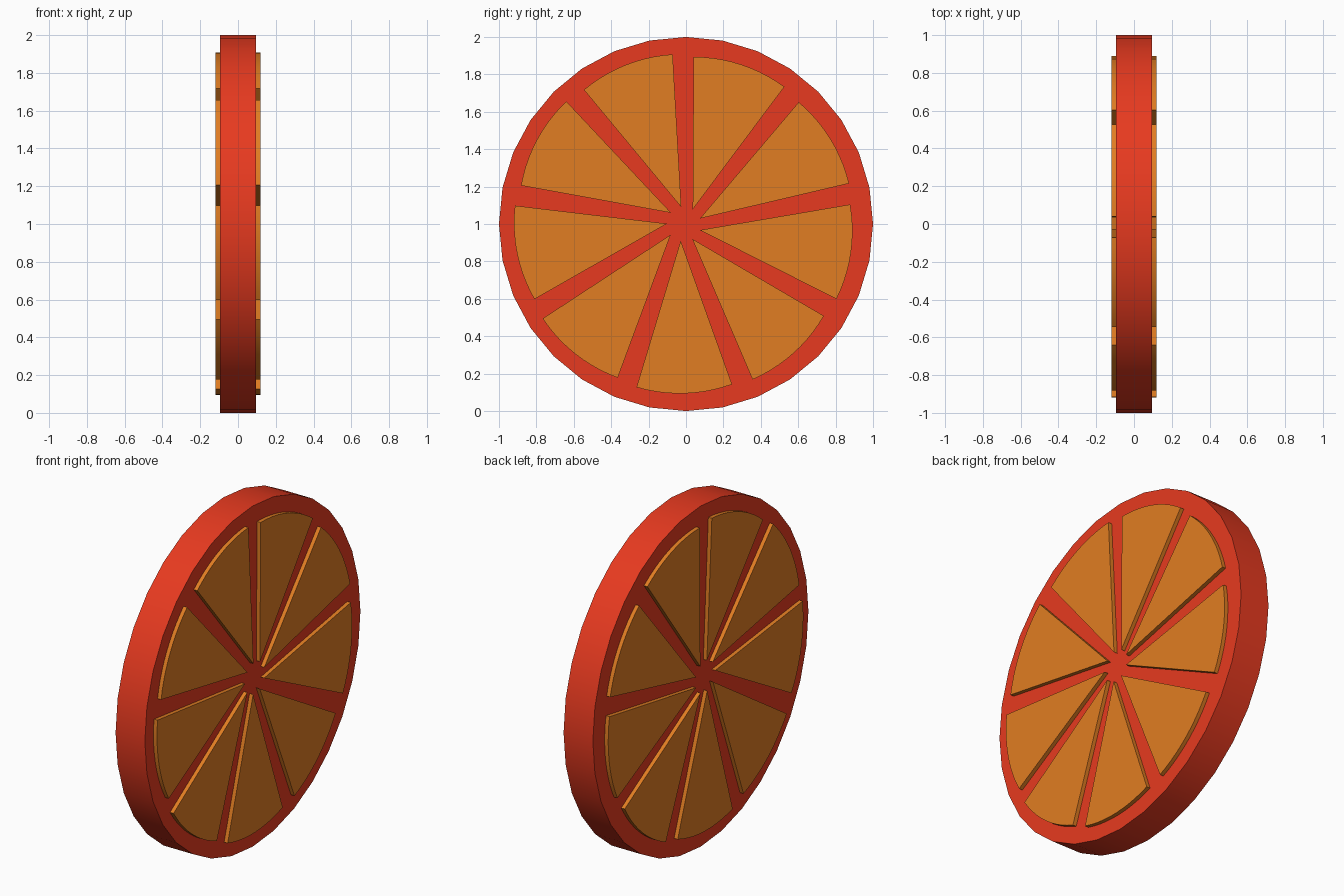
import bpy, bmesh, math

if "Cube" in bpy.data.objects:
    bpy.data.objects.remove(bpy.data.objects["Cube"])


def material(name, color):
    m = bpy.data.materials.new(name)
    m.diffuse_color = (*color, 1)
    m.use_nodes = True
    m.node_tree.nodes["Principled BSDF"].inputs["Base Color"].default_value = m.diffuse_color
    return m


def prism(name, outline, half, mat):
    """Extrude a (y, z) outline along x from -half to +half."""
    bm = bmesh.new()
    face = bm.faces.new([bm.verts.new((-half, y, z)) for y, z in outline])
    ext = bmesh.ops.extrude_face_region(bm, geom=[face], use_keep_orig=True)
    moved = [g for g in ext["geom"] if isinstance(g, bmesh.types.BMVert)]
    bmesh.ops.translate(bm, verts=moved, vec=(2 * half, 0, 0))
    bmesh.ops.recalc_face_normals(bm, faces=bm.faces)
    mesh = bpy.data.meshes.new(name)
    bm.to_mesh(mesh)
    bm.free()
    mesh.materials.append(mat)
    obj = bpy.data.objects.new(name, mesh)
    bpy.context.collection.objects.link(obj)
    bpy.ops.object.select_all(action='DESELECT')
    obj.select_set(True)
    bpy.context.view_layer.objects.active = obj
    bpy.ops.object.shade_smooth_by_angle(angle=math.radians(30))
    return obj


def polar(r, deg, cy=0.0):
    a = math.radians(deg)
    return (cy + r * math.cos(a), 1 + r * math.sin(a))


rind_mat = material("rind_red", (0.80, 0.042, 0.014))
pulp_mat = material("pulp_orange", (0.75, 0.205, 0.016))

# Rind: upright 32-sided disc
prism("rind", [polar(1, i * 360 / 32) for i in range(32)], 0.095, rind_mat)

# Pulp: nine slightly skewed wedges standing proud of both faces
STEPS = 10
for k in range(9):
    mid = 70 + 40 * k
    outline = [polar(0.091, mid - 11, -0.011)]
    for i in range(STEPS + 1):
        t = i / STEPS
        r = 0.909 - 0.014 * t + 0.016 * t * (1 - t)
        outline.append(polar(r, mid - 16.2 + 32.9 * t, -0.011))
    prism(f"pulp_segment_{k + 1}", outline, 0.118, pulp_mat)
